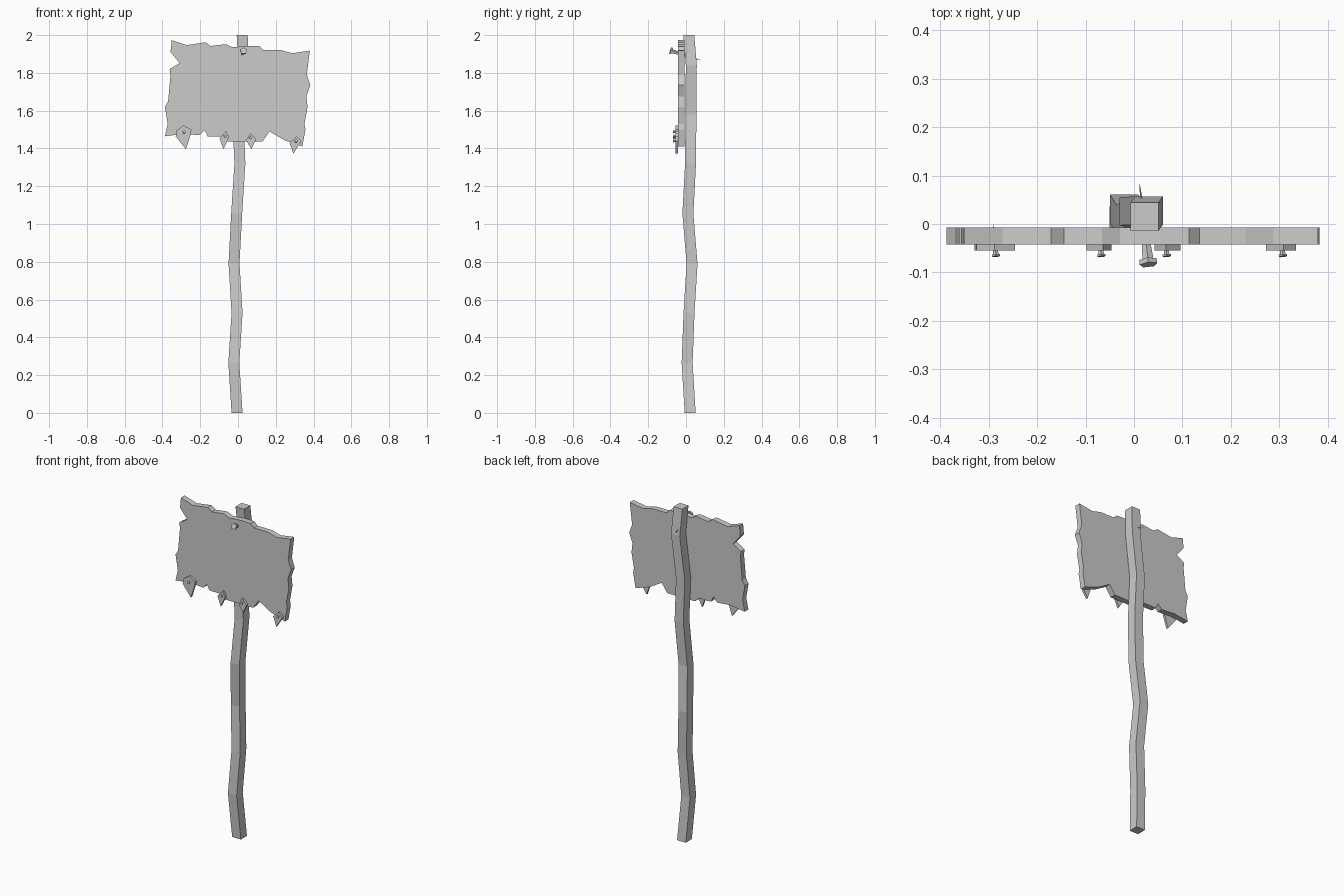
import bpy, bmesh
from mathutils import Vector

if "Cube" in bpy.data.objects:
    bpy.data.objects.remove(bpy.data.objects["Cube"])


def finish(name, bm):
    bmesh.ops.recalc_face_normals(bm, faces=bm.faces)
    me = bpy.data.meshes.new(name)
    bm.to_mesh(me)
    bm.free()
    ob = bpy.data.objects.new(name, me)
    bpy.context.collection.objects.link(ob)
    return ob


def plate(name, pts, y0, y1):
    """Extrude an outline drawn in x/z from y0 to y1."""
    bm = bmesh.new()
    f = bm.faces.new([bm.verts.new((x, y0, z)) for x, z in pts])
    g = bmesh.ops.extrude_face_region(bm, geom=[f])
    vs = [v for v in g["geom"] if isinstance(v, bmesh.types.BMVert)]
    bmesh.ops.translate(bm, verts=vs, vec=(0, y1 - y0, 0))
    return finish(name, bm)


def nail(name, start, tip, head_r, head_t, shank_r):
    """Five-sided head and a shank tapering to a point."""
    start, tip = Vector(start), Vector(tip)
    d = tip - start
    rot = d.to_track_quat('Z', 'Y').to_matrix().to_4x4()
    bm = bmesh.new()
    for r1, r2, a, b in ((head_r, head_r, 0, head_t),
                         (shank_r, 0, head_t, d.length)):
        g = bmesh.ops.create_cone(bm, cap_ends=True, segments=5,
                                  radius1=r1, radius2=r2, depth=b - a)
        bmesh.ops.translate(bm, verts=g["verts"], vec=(0, 0, (a + b) / 2))
    bmesh.ops.remove_doubles(bm, verts=bm.verts, dist=1e-5)
    bm.transform(rot)
    bmesh.ops.translate(bm, verts=bm.verts, vec=start)
    return finish(name, bm)


# Crooked square post: centre of each ring
path = [(-0.005, 0.022, 0), (-0.022, 0.006, 0.265), (-0.005, 0.016, 0.53),
        (-0.021, 0.032, 0.79), (-0.007, 0.010, 1.055), (0.010, 0.024, 1.32),
        (-0.001, 0.026, 1.58), (0.031, 0.028, 1.84), (0.022, 0.015, 2.0)]
h = 0.029
bm = bmesh.new()
rings = [[bm.verts.new((x + sx * h, y + sy * h, z))
          for sx, sy in ((-1, -1), (1, -1), (1, 1), (-1, 1))]
         for x, y, z in path]
for a, b in zip(rings, rings[1:]):
    for i in range(4):
        j = (i + 1) % 4
        bm.faces.new((a[i], a[j], b[j], b[i]))
bm.faces.new(rings[0])
bm.faces.new(rings[-1])
finish("post", bm)

# Ragged sign board
board = [(-.351, 1.973), (-.272, 1.947), (-.172, 1.962), (-.145, 1.942),
         (-.066, 1.952), (-.029, 1.936), (.055, 1.943), (.114, 1.941),
         (.135, 1.92), (.23, 1.92), (.288, 1.904), (.38, 1.918),
         (.364, 1.79), (.383, 1.735), (.362, 1.676), (.368, 1.62),
         (.352, 1.53), (.357, 1.50), (.341, 1.411), (.245, 1.444),
         (.167, 1.49), (.13, 1.438), (-.055, 1.438), (-.082, 1.464),
         (-.161, 1.464), (-.177, 1.496), (-.203, 1.470), (-.29, 1.477),
         (-.387, 1.464), (-.372, 1.53), (-.387, 1.62), (-.370, 1.65),
         (-.357, 1.79), (-.362, 1.82), (-.309, 1.852), (-.357, 1.91)]
plate("sign_board", board, -0.042, -0.007)

# Pointed patches along the lower edge, each held by a small nail
patches = [
    [(-.288, 1.522), (-.246, 1.50), (-.252, 1.47), (-.276, 1.396),
     (-.33, 1.464), (-.325, 1.496)],
    [(-.064, 1.492), (-.047, 1.459), (-.077, 1.396), (-.098, 1.454)],
    [(.066, 1.481), (.096, 1.45), (.071, 1.396), (.042, 1.444)],
    [(.309, 1.464), (.335, 1.438), (.293, 1.372), (.273, 1.43)],
]
nails = [(-.285, 1.488), (-.067, 1.465), (.068, 1.457), (.308, 1.44)]
for i, (pts, (x, z)) in enumerate(zip(patches, nails), 1):
    plate(f"patch_{i}", pts, -0.055, -0.042)
    nail(f"patch_nail_{i}", (x, -0.067, z),
         (x - 0.006, 0.0 if i == 1 else -0.01, z - 0.01), 0.009, 0.004, 0.006)

# Large nail driven through board and post
nail("large_nail", (0.03, -0.084, 1.917), (0.011, 0.088, 1.864),
     0.019, 0.010, 0.012)
